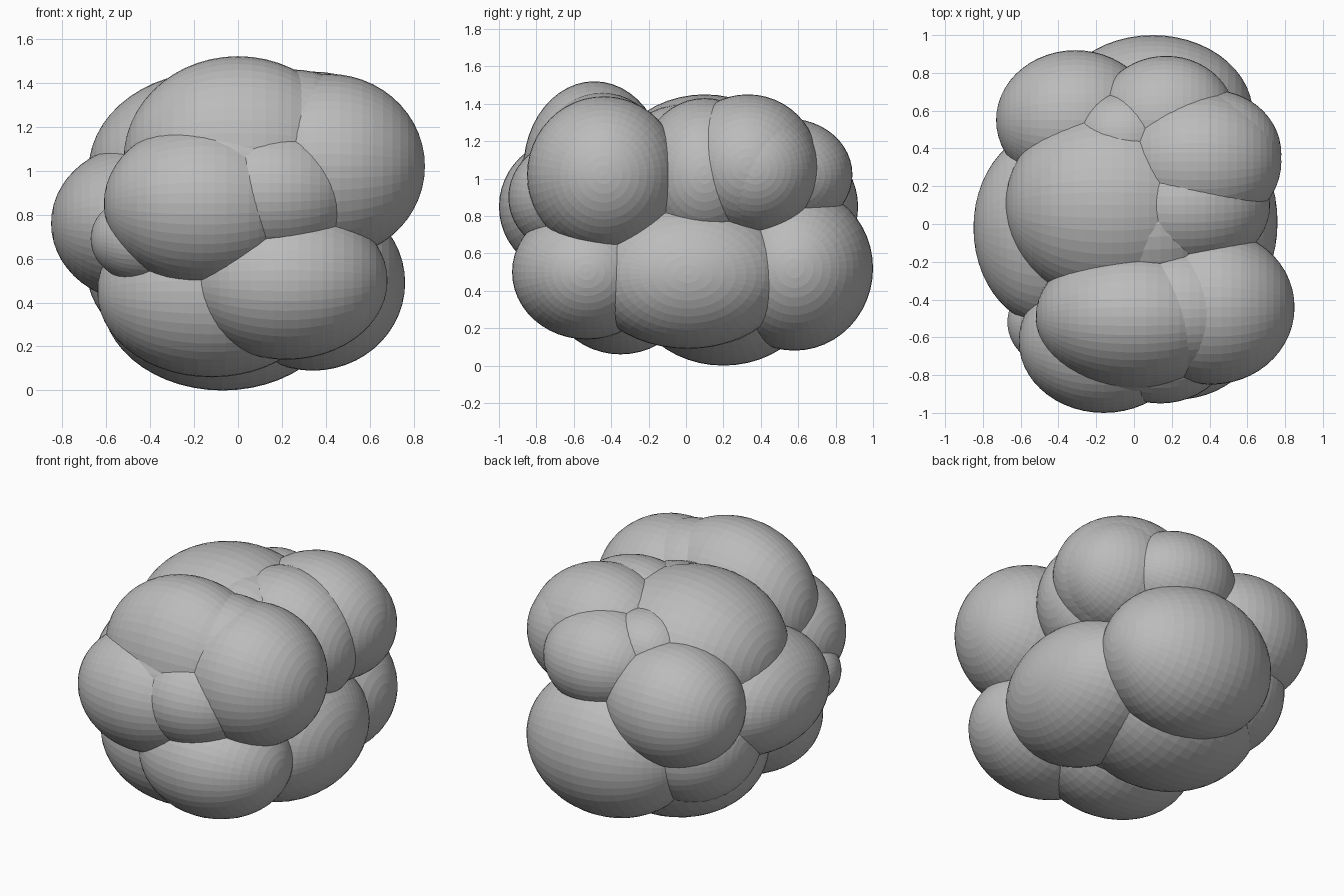
import bpy
from mathutils import Matrix, Vector

default_cube = bpy.data.objects.get("Cube")
if default_cube:
    bpy.data.objects.remove(default_cube, do_unlink=True)

# One plain grey for the whole cluster
grey = bpy.data.materials.new("plain grey")
grey.use_nodes = True
colour = (0.5, 0.5, 0.5, 1)
grey.diffuse_color = colour
grey.node_tree.nodes["Principled BSDF"].inputs["Base Color"].default_value = colour


def lobe(name, centre, radii):
    """Finely faceted ellipsoid with its poles pointing sideways."""
    bpy.ops.mesh.primitive_uv_sphere_add(segments=48, ring_count=26, radius=1)
    obj = bpy.context.object
    obj.name = name
    obj.data.transform(Matrix.Rotation(1.5708, 4, "Y"))
    obj.data.transform(Matrix.Diagonal(Vector((*radii, 1))))
    obj.location = centre
    obj.data.materials.append(grey)
    return obj


# Inner masses that fill the creases between lobes
lobe("core", (0.08, 0, 0.76), (0.5, 0.52, 0.64))
lobe("left_crease_fill", (0.27, 0.1, 1.02), (0.45, 0.36, 0.41))
lobe("front_top_crease_fill", (0.24, -0.45, 1.05), (0.45, 0.36, 0.41))
lobe("front_crease_fill", (-0.05, -0.55, 0.95), (0.47, 0.36, 0.36))
lobe("back_right_crease_fill", (-0.32, 0.36, 0.56), (0.37, 0.4, 0.36))

# Front lobes
lobe("front_top_lobe", (0, -0.49, 1.05), (0.52, 0.38, 0.47))
lobe("front_upper_left_lobe", (0.41, -0.44, 1.02), (0.44, 0.41, 0.42))
lobe("front_middle_right_lobe", (-0.16, -0.62, 0.85), (0.45, 0.38, 0.37))
lobe("front_middle_left_lobe", (0.14, -0.56, 0.9), (0.41, 0.39, 0.33))
lobe("front_lower_left_lobe", (0.22, -0.53, 0.5), (0.46, 0.4, 0.36))
lobe("front_small_right_lobe", (-0.43, -0.52, 0.69), (0.24, 0.23, 0.2))

# Side lobes
lobe("left_lower_lobe", (0.34, 0.01, 0.49), (0.42, 0.55, 0.4))
lobe("left_upper_lobe", (0.34, 0.33, 1.07), (0.44, 0.38, 0.38))
lobe("left_upper_back_lobe", (0.41, 0.37, 1.05), (0.37, 0.34, 0.34))
lobe("right_middle_lobe", (-0.44, -0.02, 0.76), (0.41, 0.52, 0.36))
lobe("right_upper_lobe", (-0.12, 0.1, 1), (0.56, 0.52, 0.45))

# Bottom lobes
lobe("bottom_back_lobe", (-0.07, 0.2, 0.42), (0.55, 0.5, 0.42))
lobe("bottom_front_lobe", (-0.12, -0.35, 0.45), (0.52, 0.4, 0.39))

# Back lobes
lobe("back_lower_lobe", (0.1, 0.58, 0.52), (0.53, 0.42, 0.44))
lobe("back_right_lobe", (-0.31, 0.55, 0.85), (0.42, 0.37, 0.37))
lobe("back_upper_lobe", (0.17, 0.55, 1.02), (0.37, 0.34, 0.3))
lobe("back_small_lobe", (-0.05, 0.45, 1.1), (0.27, 0.25, 0.23))
